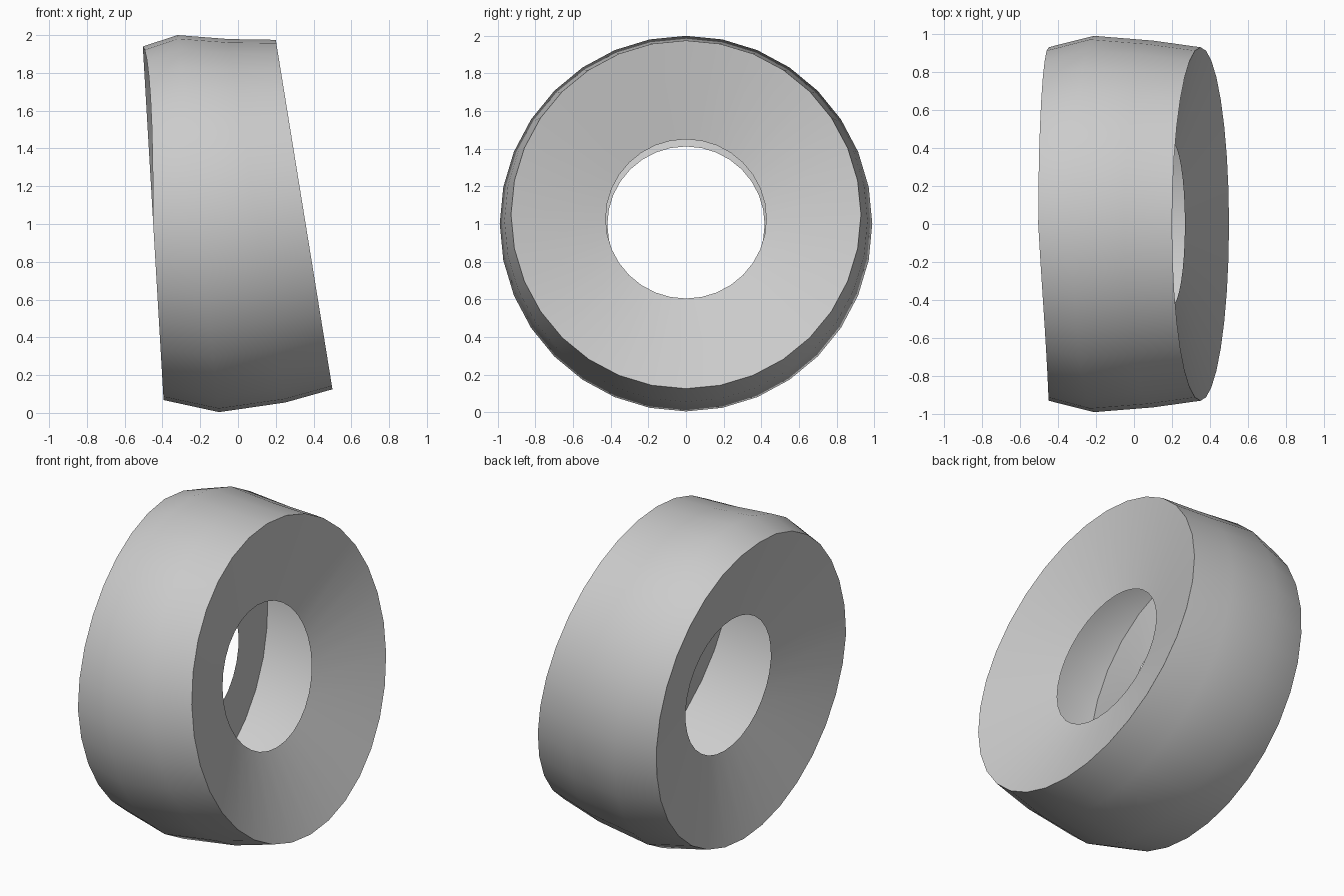
import bpy, bmesh, math

SIDES = 32

cube = bpy.data.objects.get("Cube")
if cube:
    bpy.data.objects.remove(cube, do_unlink=True)

# Plain grey material
grey = bpy.data.materials.new("grey")
grey.use_nodes = True
grey.diffuse_color = (0.6, 0.6, 0.6, 1)
grey.node_tree.nodes["Principled BSDF"].inputs["Base Color"].default_value = (0.6, 0.6, 0.6, 1)

# Tilted loops from the left hole to the right hole:
# centre x, centre z, lean, half depth, half height
LOOPS = [
    (-0.29, 0.997, 0.025, 0.418, 0.415),   # left hole
    (-0.449, 1.004, 0.055, 0.93, 0.936),   # left rim
    (-0.21, 1.002, 0.11, 0.99, 0.998),     # widest loop
    (0.10, 1.017, 0.15, 0.965, 0.962),     # shoulder loop
    (0.35, 1.05, 0.15, 0.93, 0.925),       # right rim
    (0.20, 1.027, 0.068, 0.427, 0.423),    # right hole
]
LEFT_RIM = 1

bm = bmesh.new()
rings = []
for n, (cx, cz, lean, ry, rz) in enumerate(LOOPS):
    ring = []
    for i in range(SIDES):
        a = 2 * math.pi * i / SIDES
        x = cx - lean * math.cos(a)
        # slight dent in the upper front of the left rim
        if n == LEFT_RIM and math.sin(a) < 0 < math.cos(a):
            x -= 0.025 * math.sin(2 * a)
        ring.append(bm.verts.new((x, ry * math.sin(a), cz + rz * math.cos(a))))
    rings.append(ring)

# Hollow shell: dished left end, outer band, dished right end
for r, s in zip(rings, rings[1:]):
    for i in range(SIDES):
        j = (i + 1) % SIDES
        bm.faces.new((r[i], s[i], s[j], r[j]))
bm.normal_update()
# Outer band must face away from the axis
band = max(bm.faces, key=lambda f: f.calc_center_median().z)
if band.normal.z < 0:
    bmesh.ops.reverse_faces(bm, faces=bm.faces[:])

mesh = bpy.data.meshes.new("hollow_ring")
bm.to_mesh(mesh)
bm.free()
ring_obj = bpy.data.objects.new("hollow_ring", mesh)
bpy.context.collection.objects.link(ring_obj)
mesh.materials.append(grey)

bpy.ops.object.select_all(action="DESELECT")
ring_obj.select_set(True)
bpy.context.view_layer.objects.active = ring_obj
bpy.ops.object.shade_smooth_by_angle(angle=math.radians(35))
